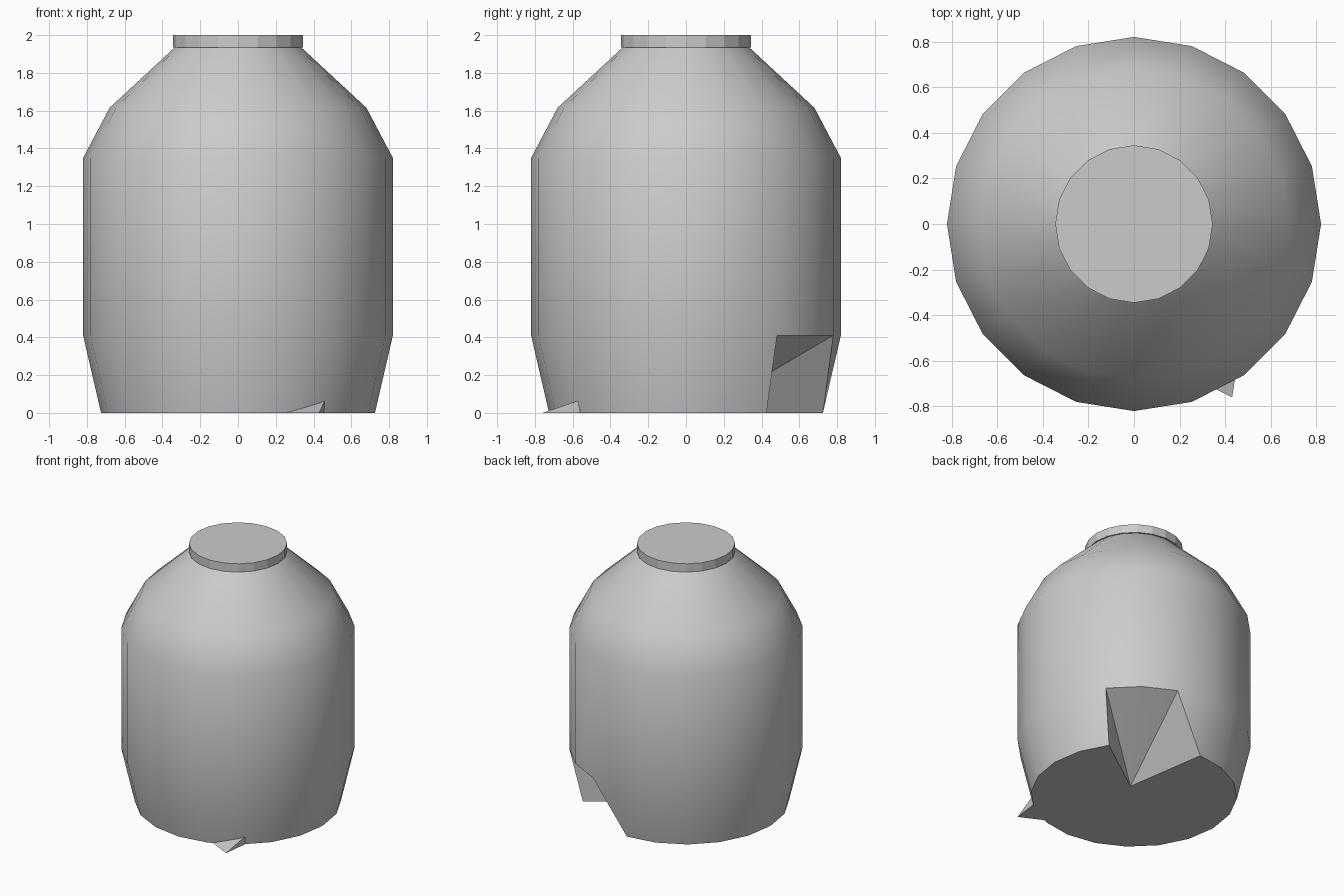
import bpy, bmesh, math

if "Cube" in bpy.data.objects:
    bpy.data.objects.remove(bpy.data.objects["Cube"])

SIDES = 20


def ring(bm, r, z):
    return [bm.verts.new((r * math.cos(2 * math.pi * i / SIDES),
                          r * math.sin(2 * math.pi * i / SIDES), z)) for i in range(SIDES)]


def finish(name, bm, smooth=None):
    bmesh.ops.recalc_face_normals(bm, faces=bm.faces[:])
    me = bpy.data.meshes.new(name)
    bm.to_mesh(me)
    bm.free()
    ob = bpy.data.objects.new(name, me)
    bpy.context.collection.objects.link(ob)
    if smooth:
        bpy.ops.object.select_all(action='DESELECT')
        bpy.context.view_layer.objects.active = ob
        ob.select_set(True)
        bpy.ops.object.shade_smooth_by_angle(angle=math.radians(smooth))
    return ob


# jar body: lathed profile, with two base corners broken inwards to one point
bm = bmesh.new()
profile = [(0.725, 0), (0.82, 0.41), (0.82, 1.35), (0.68, 1.615), (0.335, 1.935)]
rings = [ring(bm, r, z) for r, z in profile]
base = rings[0]
bm.verts.remove(base[4])
base[4] = base[3]
base[3].co = (0.10, 0.08, 0)

for k, (lo, hi) in enumerate(zip(rings, rings[1:])):
    for i in range(SIDES):
        j = (i + 1) % SIDES
        if k == 0 and i in (2, 4):        # sides of the broken notch
            bm.faces.new((lo[i], lo[j], hi[i]))
            bm.faces.new((lo[j], hi[j], hi[i]))
        elif lo[i] is lo[j]:              # back of the notch
            bm.faces.new((lo[i], hi[j], hi[i]))
        else:
            bm.faces.new((lo[i], lo[j], hi[j], hi[i]))
bm.faces.new([v for i, v in enumerate(base) if i != 4])
bm.faces.new(rings[-1])
finish("jar_body", bm, 32)

# short neck with flat lid
bm = bmesh.new()
low, high = ring(bm, 0.345, 1.935), ring(bm, 0.345, 2.0)
for i in range(SIDES):
    j = (i + 1) % SIDES
    bm.faces.new((low[i], low[j], high[j], high[i]))
bm.faces.new(low)
bm.faces.new(high)
finish("jar_neck", bm, 15)

# small chip sticking out at the front foot
bm = bmesh.new()
pts = [(0.25, -0.67, 0), (0.43, -0.76, 0), (0.455, -0.56, 0), (0.46, -0.57, 0.065)]
bmesh.ops.convex_hull(bm, input=[bm.verts.new(p) for p in pts])
finish("foot_chip", bm)
